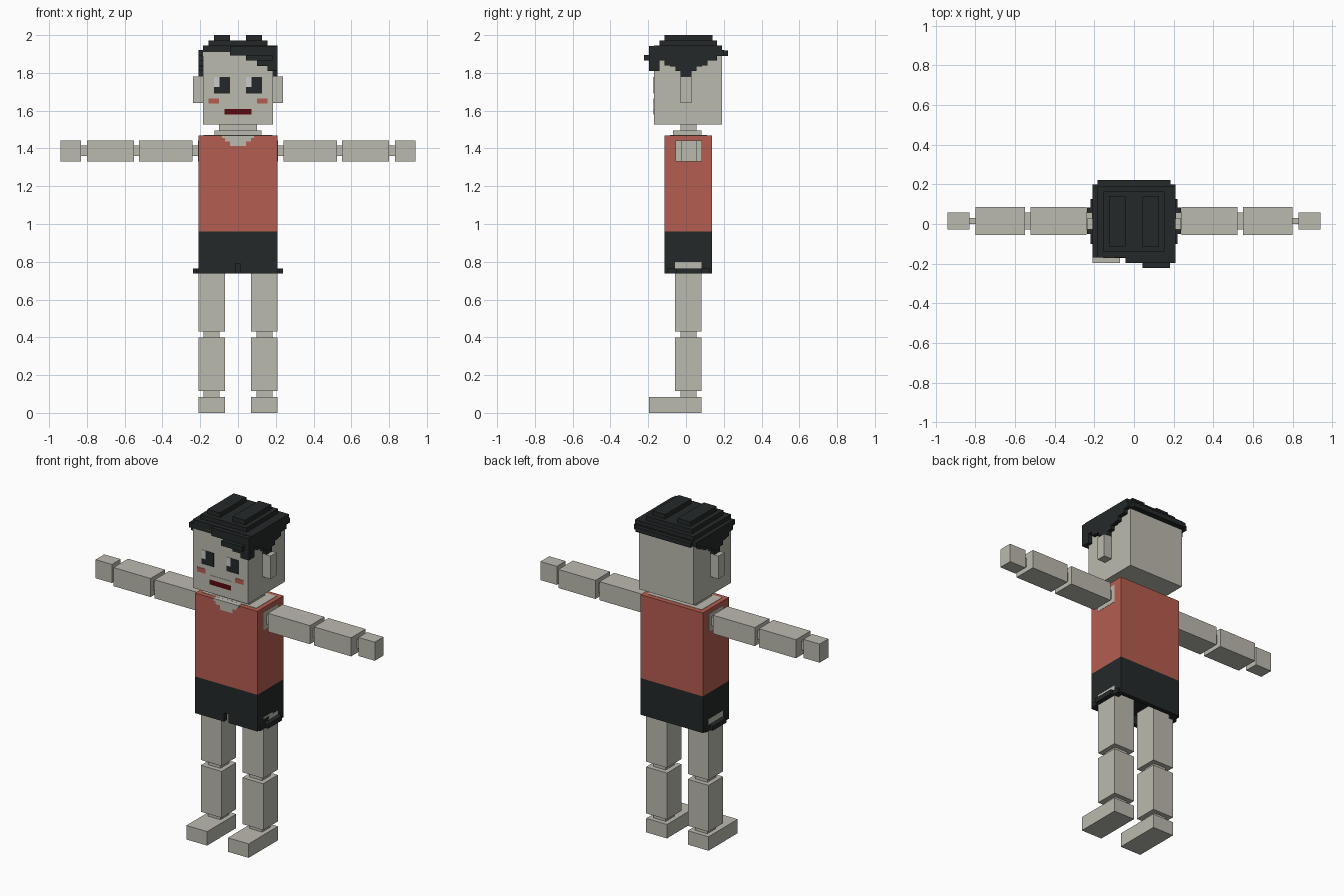
import bpy, bmesh
from mathutils import Matrix


def material(name, rgb):
    m = bpy.data.materials.new(name)
    m.diffuse_color = (*rgb, 1)
    return m


SKIN = material("skin", (0.50, 0.49, 0.43))
RED = material("red", (0.46, 0.11, 0.08))
BLACK = material("black", (0.018, 0.022, 0.022))
MAROON = material("maroon", (0.10, 0.003, 0.005))
PALE = material("pale", (0.62, 0.62, 0.62))


def blocks(name, boxes, mat, mirror=False):
    """One object from boxes given as (x0, x1, y0, y1, z0, z1)."""
    bm = bmesh.new()
    for x0, x1, y0, y1, z0, z1 in boxes:
        mtx = (Matrix.Translation(((x0 + x1) / 2, (y0 + y1) / 2, (z0 + z1) / 2))
               @ Matrix.Diagonal((x1 - x0, y1 - y0, z1 - z0, 1)))
        bmesh.ops.create_cube(bm, size=1, matrix=mtx)
    me = bpy.data.meshes.new(name)
    bm.to_mesh(me)
    bm.free()
    me.materials.append(mat)
    ob = bpy.data.objects.new(name, me)
    bpy.context.collection.objects.link(ob)
    if mirror:
        md = ob.modifiers.new("mirror", "MIRROR")
        md.use_mirror_merge = False
    return ob


# Legs and feet
blocks("foot", [(.07, .21, -.197, .083, 0, .085)], SKIN, True)
blocks("shin", [(.07, .21, -.057, .083, .115, .398)], SKIN, True)
blocks("thigh", [(.07, .21, -.057, .083, .43, .80)], SKIN, True)
blocks("leg_joints", [(.098, .182, -.028, .055, .08, .12),
                      (.098, .182, -.028, .055, .39, .44)], SKIN, True)

# Arms and hands
blocks("upper_arm", [(.24, .523, -.055, .085, 1.33, 1.443)], SKIN, True)
blocks("forearm", [(.55, .80, -.055, .085, 1.33, 1.443)], SKIN, True)
blocks("hand", [(.83, .94, -.027, .057, 1.33, 1.443)], SKIN, True)
blocks("arm_joints", [(.20, .25, -.028, .057, 1.36, 1.415),
                      (.515, .56, -.028, .057, 1.36, 1.415),
                      (.79, .84, 0, .03, 1.36, 1.415)], SKIN, True)

# Shirt with skin showing at the collar and armholes
blocks("shirt", [(-.21, .21, -.113, .138, .96, 1.468)], RED)
blocks("collar_skin", [(-.183, .183, -.085, .11, 1.44, 1.47)], SKIN)
blocks("neckline", [(-.085, .085, -.1145, -.08, 1.455, 1.4695),
                    (-.07, .07, -.1145, -.08, 1.438, 1.456),
                    (-.042, .042, -.1145, -.08, 1.412, 1.439)], SKIN)
blocks("armhole_skin", [(.19, .2115, -.055, .083, 1.332, 1.441)], SKIN, True)

# Shorts: solid waist, hollow legs, stepped hem at the sides
blocks("shorts", [(-.21, .21, -.113, .138, .79, .96),
                  (-.014, .014, .11, .138, .737, .79)], BLACK)
blocks("shorts_legs", [(.014, .21, -.113, -.085, .737, .79),
                       (.014, .21, .11, .138, .737, .79),
                       (.183, .21, -.085, .11, .737, .79)], BLACK, True)
blocks("shorts_hem", [(.21, .22, -.10, .125, .737, .765),
                      (.22, .238, -.05, .083, .737, .765)], BLACK, True)

# Neck, head and ears
blocks("neck", [(-.125, .125, -.07, .083, 1.46, 1.495),
                (-.10, .10, -.028, .055, 1.49, 1.535)], SKIN)
blocks("head", [(-.185, .185, -.17, .19, 1.528, 1.91)], SKIN)
blocks("ear", [(.185, .238, -.028, .028, 1.64, 1.78)], SKIN, True)

# Face, as thin inlays on the head
F0, F1 = -.172, -.165
for side, x in (("left", -.127), ("right", .043)):
    blocks(side + "_eye", [(x + .028, x + .084, F0, F1, 1.692, 1.777),
                           (x, x + .028, F0, F1, 1.692, 1.725)], BLACK)
    blocks(side + "_eye_highlight", [(x, x + .028, F0, F1, 1.725, 1.777)], PALE)
blocks("cheek", [(.10, .157, F0, F1, 1.637, 1.665)], RED, True)
blocks("upper_lip", [(-.072, .072, F0, F1, 1.61, 1.637)], SKIN)
blocks("mouth", [(-.072, .072, F0, F1, 1.58, 1.61)], MAROON)

# Hair crown, in shrinking layers with two ridges on top
blocks("hair_crown", [(-.21, .21, -.17, .20, 1.89, 1.92),
                      (-.185, .185, .19, .223, 1.89, 1.918),
                      (-.185, .21, -.17, .19, 1.92, 1.945),
                      (-.155, .155, -.14, .165, 1.945, 1.972)], BLACK)
blocks("hair_ridge", [(.042, .127, -.113, .14, 1.965, 2.0)], BLACK, True)

# Side hair stepping down to a point at the ear
steps = [(-.15, .165, 1.865), (-.113, .113, 1.84),
         (-.085, .085, 1.835), (-.055, .055, 1.81), (-.028, .028, 1.78)]
blocks("side_hair", [(.185, .21, a, b, z, 1.90) for a, b, z in steps], BLACK, True)

# Swept fringe stepping down to one side, with a raised lock
fringe = [(-.042, .042, 1.893), (.042, .10, 1.865), (.10, .155, 1.837),
          (.155, .21, 1.81)]
blocks("fringe", [(a, b, -.196, -.165, z, 1.942) for a, b, z in fringe]
       + [(.042, .182, -.222, -.19, 1.865, 1.895),
          (.17, .21, -.196, -.14, 1.81, 1.90)], BLACK)
